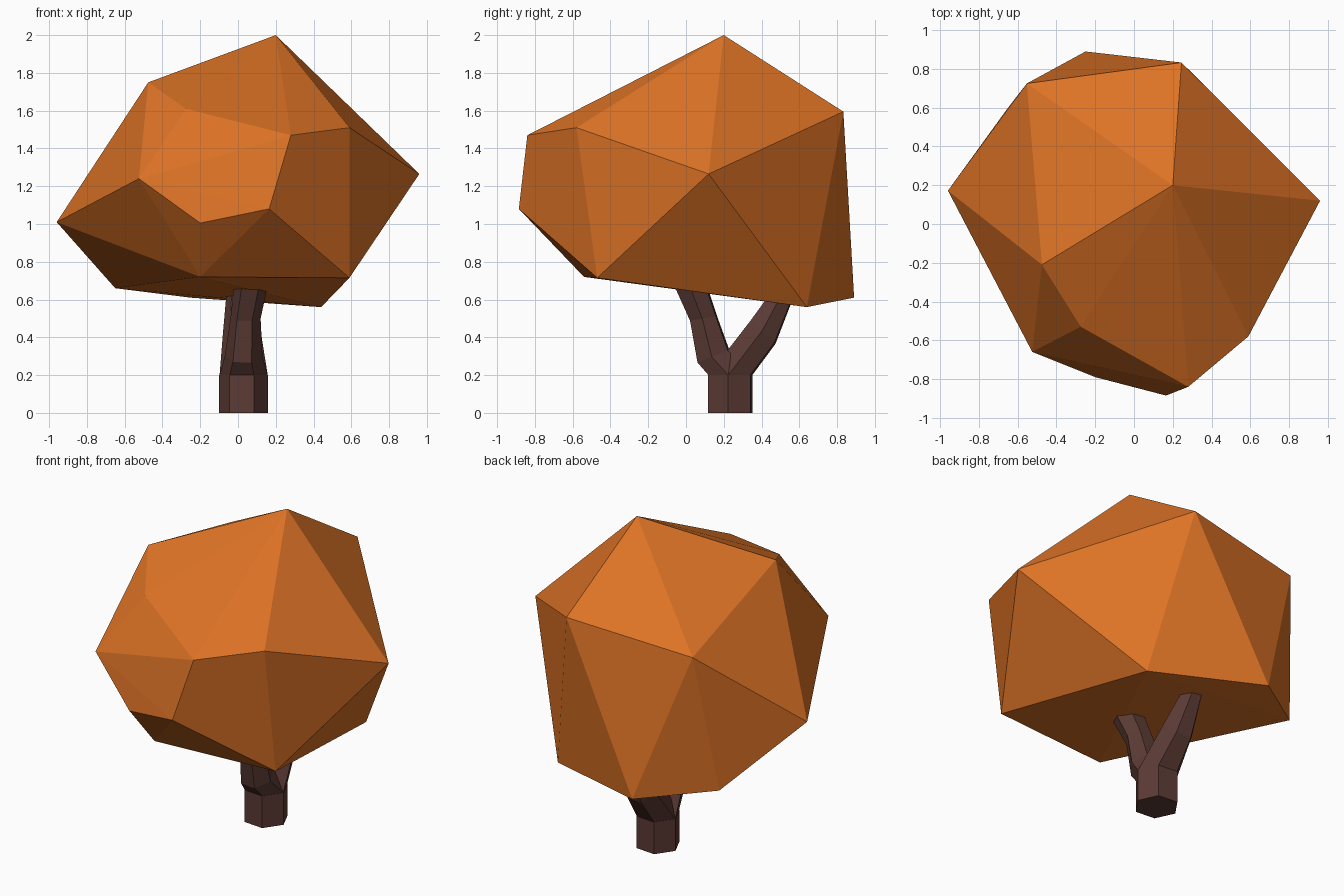
import bpy, bmesh, math
from mathutils import Vector, Matrix

if "Cube" in bpy.data.objects:
    bpy.data.objects.remove(bpy.data.objects["Cube"])


def material(name, rgb):
    m = bpy.data.materials.new(name)
    m.diffuse_color = (*rgb, 1)
    m.use_nodes = True
    m.node_tree.nodes["Principled BSDF"].inputs["Base Color"].default_value = m.diffuse_color
    return m


leaf_mat = material("autumn_orange", (0.72, 0.17, 0.019))
bark_mat = material("dark_bark", (0.105, 0.043, 0.035))


def finish(bm, name, mat):
    bmesh.ops.recalc_face_normals(bm, faces=bm.faces)
    me = bpy.data.meshes.new(name)
    bm.to_mesh(me)
    bm.free()
    me.materials.append(mat)
    ob = bpy.data.objects.new(name, me)
    bpy.context.collection.objects.link(ob)


def limb(name, sections, sides=6):
    """Loft of hexagonal rings: (centre, radius, tilt towards the front in degrees)."""
    bm = bmesh.new()
    rings = []
    for centre, r, tilt in sections:
        rot = Matrix.Rotation(math.radians(tilt), 3, 'X')
        ring = []
        for i in range(sides):
            a = math.radians(-5) + math.tau * i / sides
            ring.append(bm.verts.new(Vector(centre) + rot @ Vector((r * math.cos(a), r * math.sin(a), 0))))
        rings.append(ring)
    for lo, hi in zip(rings, rings[1:]):
        for i in range(sides):
            j = (i + 1) % sides
            bm.faces.new((lo[i], lo[j], hi[j], hi[i]))
    bm.faces.new(rings[0])
    bm.faces.new(rings[-1])
    finish(bm, name, bark_mat)


# Crown: irregular faceted boulder, the hull of its corners
corners = [
    (0.20, 0.20, 2.00),                                                   # peak
    (-0.475, -0.21, 1.75), (0.59, -0.58, 1.51), (0.96, 0.12, 1.265),      # upper ring
    (0.245, 0.833, 1.595), (-0.553, 0.725, 1.515), (-0.96, 0.172, 1.01),
    (-0.275, -0.53, 1.61), (0.28, -0.84, 1.47), (0.165, -0.885, 1.08),    # cut front facet
    (-0.20, -0.79, 1.005), (-0.525, -0.66, 1.24),
    (-0.20, -0.54, 0.72), (0.59, -0.47, 0.715), (0.44, 0.64, 0.56),       # underside
    (-0.25, 0.89, 0.61), (-0.65, 0.60, 0.66),
]
bm = bmesh.new()
for c in corners:
    bm.verts.new(c)
bmesh.ops.convex_hull(bm, input=bm.verts)
finish(bm, "leaf_crown", leaf_mat)

# Trunk and its two forked branches
limb("trunk", [((0.03, 0.235, 0), 0.13, 0), ((0.03, 0.235, 0.2), 0.13, 0)])
limb("front_branch", [((0.03, 0.235, 0.2), 0.128, 0), ((0.03, 0.145, 0.30), 0.10, 22),
                      ((0.04, 0.093, 0.50), 0.08, 10), ((0.07, 0.02, 0.69), 0.09, 25)])
limb("back_branch", [((0.03, 0.235, 0.2), 0.128, 0), ((0.02, 0.41, 0.43), 0.10, -45),
                     ((0.0, 0.525, 0.65), 0.06, -25)])
